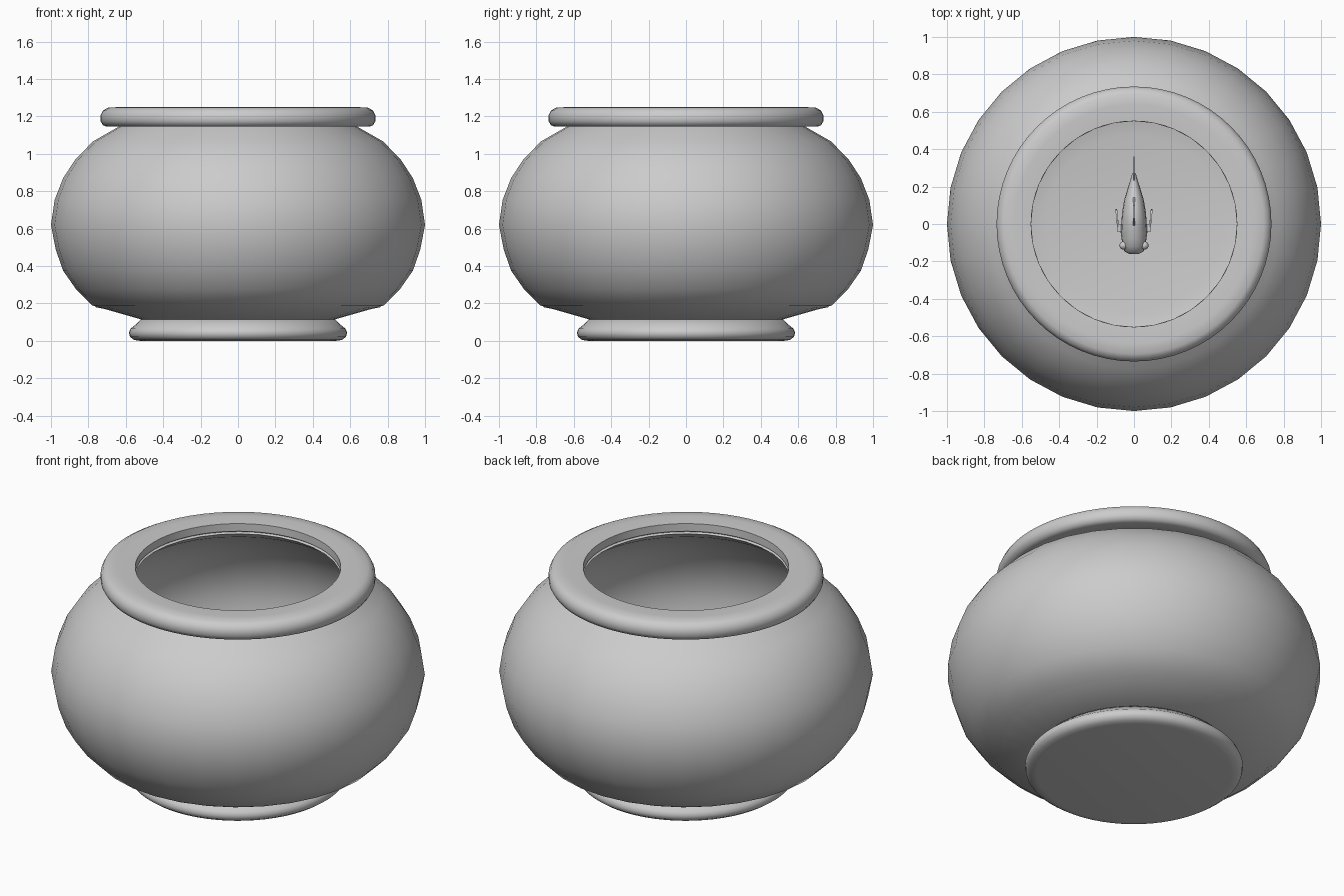
import bpy, bmesh, math

cube = bpy.data.objects.get("Cube")
if cube:
    bpy.data.objects.remove(cube, do_unlink=True)

grey = bpy.data.materials.new("plain_grey")
grey.use_nodes = True
grey.diffuse_color = (0.6, 0.6, 0.6, 1)
grey.node_tree.nodes["Principled BSDF"].inputs["Base Color"].default_value = (0.6, 0.6, 0.6, 1)


def finish(name, bm, angle=50):
    """Turn a bmesh into a smooth shaded object."""
    bmesh.ops.recalc_face_normals(bm, faces=bm.faces)
    mesh = bpy.data.meshes.new(name)
    bm.to_mesh(mesh)
    bm.free()
    mesh.materials.append(grey)
    ob = bpy.data.objects.new(name, mesh)
    bpy.context.collection.objects.link(ob)
    bpy.ops.object.select_all(action='DESELECT')
    ob.select_set(True)
    bpy.context.view_layer.objects.active = ob
    bpy.ops.object.shade_smooth_by_angle(angle=math.radians(angle))
    return ob


def bridge(bm, rings, closed=False):
    """Skin a list of vertex rings."""
    pairs = list(zip(rings, rings[1:]))
    if closed:
        pairs.append((rings[-1], rings[0]))
    for a, b in pairs:
        n = len(a)
        for i in range(n):
            j = (i + 1) % n
            bm.faces.new((a[i], a[j], b[j], b[i]))


def lathe(name, profile, sides, closed=False, angle=50):
    """Spin an (r, z) profile; open profiles get flat caps."""
    bm = bmesh.new()
    rings = []
    for r, z in profile:
        turns = [2 * math.pi * i / sides for i in range(sides)]
        rings.append([bm.verts.new((r * math.cos(t), r * math.sin(t), z)) for t in turns])
    bridge(bm, rings, closed)
    if not closed:
        bm.faces.new(rings[0])
        bm.faces.new(rings[-1])
    return finish(name, bm, angle)


# Bowl: outer wall from base to neck, then the inner wall down to the floor
outer = [(0.5, 0.11), (0.78, 0.19), (0.865, 0.275), (0.935, 0.375), (0.975, 0.49),
         (1.0, 0.62), (0.98, 0.755), (0.935, 0.87), (0.87, 0.97), (0.775, 1.067),
         (0.635, 1.147), (0.57, 1.195)]
inner = [(r - 0.02, z - 0.01) for r, z in reversed(outer[1:])]
lathe("bowl", outer + inner + [(0.475, 0.125)], 32)

# Rolled rim around the opening
lathe("rim", [(0.55, 1.2), (0.62, 1.15), (0.7, 1.145), (0.722, 1.153), (0.735, 1.175),
              (0.735, 1.205), (0.722, 1.232), (0.695, 1.247), (0.64, 1.25), (0.55, 1.245)],
      64, closed=True)

# Foot ring with solid base
lathe("foot", [(0.52, 0), (0.555, 0.005), (0.578, 0.022), (0.583, 0.045),
               (0.575, 0.065), (0.55, 0.085), (0.52, 0.115)], 64)

# Fish, swimming level in the middle of the bowl
MID = 0.6


def loft(name, sections, sides=16):
    """Elliptical sections (y, half width, half height) along the length."""
    bm = bmesh.new()
    rings = []
    for y, w, h in sections:
        turns = [2 * math.pi * i / sides for i in range(sides)]
        rings.append([bm.verts.new((w * math.cos(t), y, MID + h * math.sin(t))) for t in turns])
    bridge(bm, rings)
    bm.faces.new(rings[0])
    bm.faces.new(rings[-1])
    return finish(name, bm)


def fin(name, outline, thick, place):
    """Thin plate from a 2D outline, mapped into space by place(u, v, offset)."""
    bm = bmesh.new()
    rings = [[bm.verts.new(place(u, v, s * thick / 2)) for u, v in outline] for s in (-1, 1)]
    bridge(bm, rings)
    for ring in rings:
        bm.faces.new(ring)
    return finish(name, bm, 30)


loft("fish_body", [(-0.05, 0.07, 0.085), (0.0, 0.068, 0.1), (0.06, 0.064, 0.1),
                   (0.13, 0.052, 0.08), (0.19, 0.034, 0.055), (0.24, 0.018, 0.035),
                   (0.27, 0.01, 0.03)])
loft("fish_head", [(-0.16, 0.025, 0.02), (-0.148, 0.05, 0.04), (-0.12, 0.062, 0.062),
                   (-0.08, 0.066, 0.078), (-0.04, 0.072, 0.088)])


def upright(u, v, o):
    return (o, u, MID + v)


fin("tail_fin", [(0.22, 0.03), (0.31, 0.09), (0.36, 0.11), (0.32, 0.0),
                 (0.36, -0.11), (0.31, -0.09), (0.22, -0.03)], 0.008, upright)
fin("dorsal_fin", [(-0.02, 0.08), (0.03, 0.15), (0.1, 0.14), (0.15, 0.06)], 0.012, upright)

# Paired eyes and side fins
for side, s in (("left", 1), ("right", -1)):
    bm = bmesh.new()
    bmesh.ops.create_uvsphere(bm, u_segments=12, v_segments=8, radius=0.022)
    bmesh.ops.translate(bm, verts=bm.verts, vec=(s * 0.056, -0.115, MID + 0.025))
    finish(side + "_eye", bm)
    fin(side + "_side_fin", [(-0.04, 0.0), (0.02, 0.025), (0.075, 0.0), (0.08, -0.04), (0.0, -0.03)],
        0.01, lambda u, v, o: (s * (0.083 + 0.1 * (u + 0.04)) + o, u, MID - 0.02 + v))
    fin(side + "_fin_root", [(-0.04, -0.01), (0.0, -0.01), (0.0, 0.01), (-0.04, 0.01)],
        0.04, lambda u, v, o: (s * 0.07 + o, u, MID - 0.02 + v))
